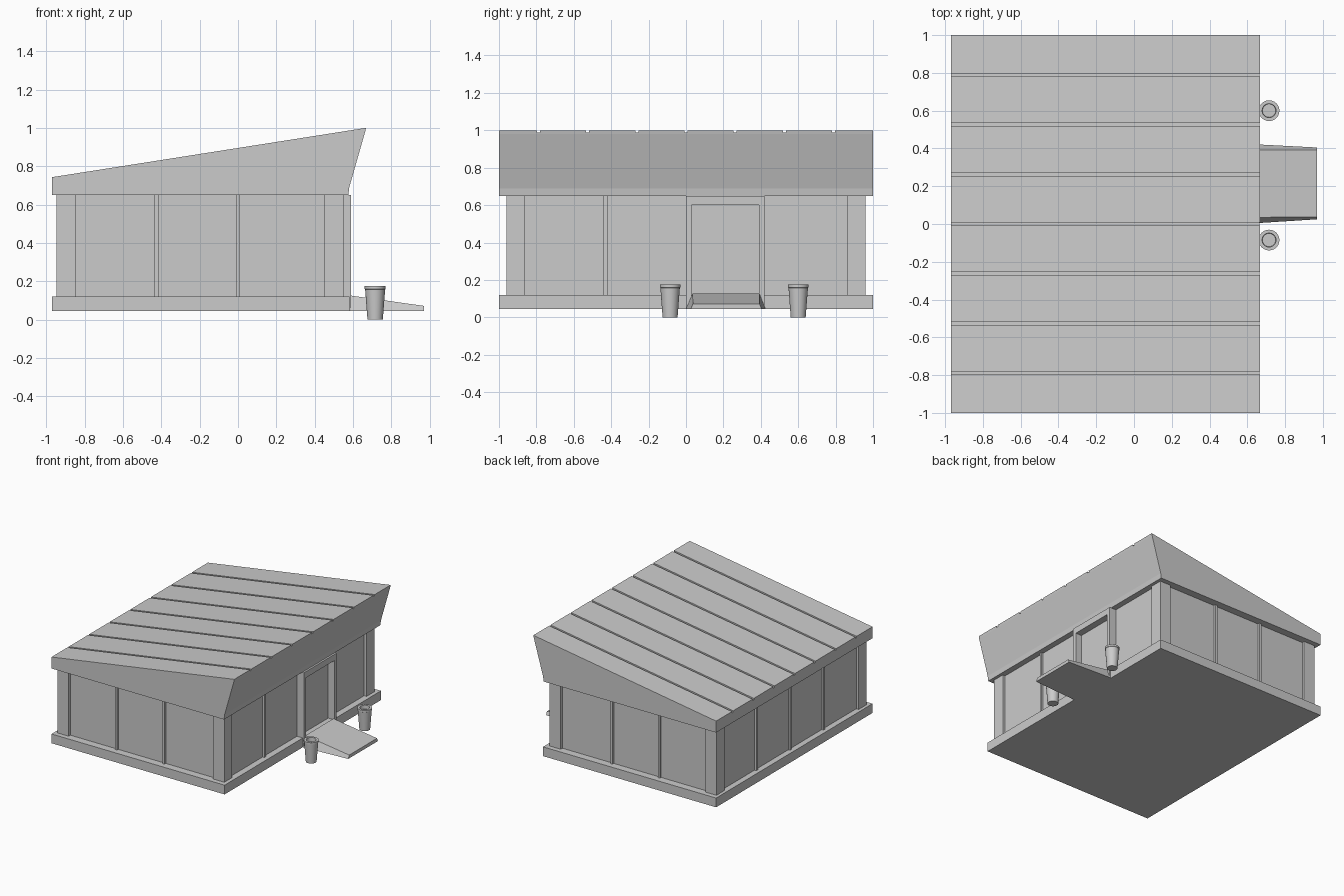
import bpy, bmesh, math
from mathutils import Vector

cube = bpy.data.objects.get("Cube")
if cube:
    bpy.data.objects.remove(cube, do_unlink=True)

grey = bpy.data.materials.new("plain_grey")
grey.use_nodes = True
COLOUR = (0.6, 0.6, 0.6, 1)
grey.diffuse_color = COLOUR
grey.node_tree.nodes["Principled BSDF"].inputs["Base Color"].default_value = COLOUR


def finish(name, bm):
    bmesh.ops.recalc_face_normals(bm, faces=bm.faces)
    mesh = bpy.data.meshes.new(name)
    bm.to_mesh(mesh)
    bm.free()
    mesh.materials.append(grey)
    ob = bpy.data.objects.new(name, mesh)
    bpy.context.scene.collection.objects.link(ob)
    return ob


def add_loft(bm, loop_a, loop_b):
    """Closed solid between two matching outlines."""
    a = [bm.verts.new(p) for p in loop_a]
    b = [bm.verts.new(p) for p in loop_b]
    bm.faces.new(a)
    bm.faces.new(b[::-1])
    for i in range(len(a)):
        j = (i + 1) % len(a)
        bm.faces.new((a[i], b[i], b[j], a[j]))


def add_prism(bm, profile, y0, y1):
    add_loft(bm, [(x, y0, z) for x, z in profile], [(x, y1, z) for x, z in profile])


def add_box(bm, x0, x1, y0, y1, z0, z1):
    add_prism(bm, [(x0, z0), (x1, z0), (x1, z1), (x0, z1)], y0, y1)


def boxes(name, items):
    bm = bmesh.new()
    for item in items:
        add_box(bm, *item)
    return finish(name, bm)


# Main levels and wall extents
FLOOR, EAVE = 0.12, 0.65
X0, X1, Y = -0.945, 0.55, 0.96
POST, RECESS, MULLION, PROUD = 0.1, 0.022, 0.01, 0.016
DOOR0, DOOR1 = 0.0, 0.42

# Base slab and recessed wall panels
boxes("base_slab", [(-0.97, 0.58, -1, 1, 0.045, FLOOR)])
boxes("wall_panels", [(X0 + RECESS, X1 - RECESS, -Y + RECESS, Y - RECESS, FLOOR, EAVE)])

# Corner posts
boxes("corner_posts", [
    (x, x + POST, y, y + POST, FLOOR, EAVE)
    for x in (X0, X1 - POST) for y in (-Y, Y - POST)])

# Thin upright strips between wall panels
strips = []
px0, px1, py = X0 + RECESS, X1 - RECESS, Y - RECESS
for x in (-0.425, 0.0):
    for y in (-py, py):
        strips.append((x - MULLION, x + MULLION, y - PROUD, y + PROUD, FLOOR, EAVE))
for x, places in ((px0, (-0.43, 0.0, 0.43)), (px1, (-0.43,))):
    for y in places:
        strips.append((x - PROUD, x + PROUD, y - MULLION, y + MULLION, FLOOR, EAVE))
boxes("wall_strips", strips)

# Door frame with the door set back inside it
boxes("door_frame", [
    (0.51, 0.59, DOOR0, DOOR0 + 0.03, 0.045, EAVE),
    (0.51, 0.59, DOOR1 - 0.03, DOOR1, 0.045, EAVE),
    (0.51, 0.59, DOOR0 + 0.03, DOOR1 - 0.03, 0.6, EAVE)])
boxes("door", [(0.5, 0.535, DOOR0 + 0.03, DOOR1 - 0.03, FLOOR, 0.6)])

# Wedge roof
bm = bmesh.new()
add_prism(bm, [(-0.97, EAVE), (0.575, EAVE), (0.58, 0.69),
               (0.663, 0.98), (0.667, 1.0), (-0.97, 0.743)], -1, 1)
roof = finish("roof", bm)

# Seam grooves running down the roof slope
low, high = Vector((-0.97, 0.743)), Vector((0.667, 1.0))
along = (high - low) * 0.1
up = Vector((0, 0.05))
drop = Vector((0, 0.012))
bm = bmesh.new()
for i in range(7):
    y = (i - 3) * 0.263
    add_prism(bm, [low - along - drop, high + along - drop,
                   high + along + up, low - along + up], y - 0.008, y + 0.008)
cutter = finish("groove_cutter", bm)
cut = roof.modifiers.new("grooves", "BOOLEAN")
cut.operation = "DIFFERENCE"
cut.solver = "EXACT"
cut.object = cutter
bpy.context.view_layer.objects.active = roof
roof.select_set(True)
bpy.ops.object.modifier_apply(modifier=cut.name)
bpy.data.objects.remove(cutter, do_unlink=True)

# Entrance ramp with splayed sides
bm = bmesh.new()
add_loft(bm,
         [(0.58, 0.0, 0.045), (0.58, 0.425, 0.045), (0.58, 0.393, 0.127), (0.58, 0.035, 0.127)],
         [(0.97, 0.025, 0.045), (0.97, 0.405, 0.045), (0.97, 0.393, 0.072), (0.97, 0.037, 0.072)])
finish("entrance_ramp", bm)


# Tapered planters beside the ramp
def planter(name, x, y, sides=24):
    profile = [(0.04, 0), (0.052, 0.158), (0.055, 0.16), (0.055, 0.175),
               (0.037, 0.175), (0.035, 0.145)]
    bm = bmesh.new()
    rings = []
    for r, z in profile:
        angles = [2 * math.pi * k / sides for k in range(sides)]
        rings.append([bm.verts.new((x + r * math.cos(a), y + r * math.sin(a), z)) for a in angles])
    for a, b in zip(rings, rings[1:]):
        for k in range(sides):
            n = (k + 1) % sides
            bm.faces.new((a[k], a[n], b[n], b[k]))
    bm.faces.new(rings[0][::-1])
    bm.faces.new(rings[-1])
    ob = finish(name, bm)
    bpy.ops.object.select_all(action="DESELECT")
    bpy.context.view_layer.objects.active = ob
    ob.select_set(True)
    bpy.ops.object.shade_smooth_by_angle(angle=math.radians(30))


planter("planter_front", 0.715, -0.085)
planter("planter_back", 0.715, 0.6)
